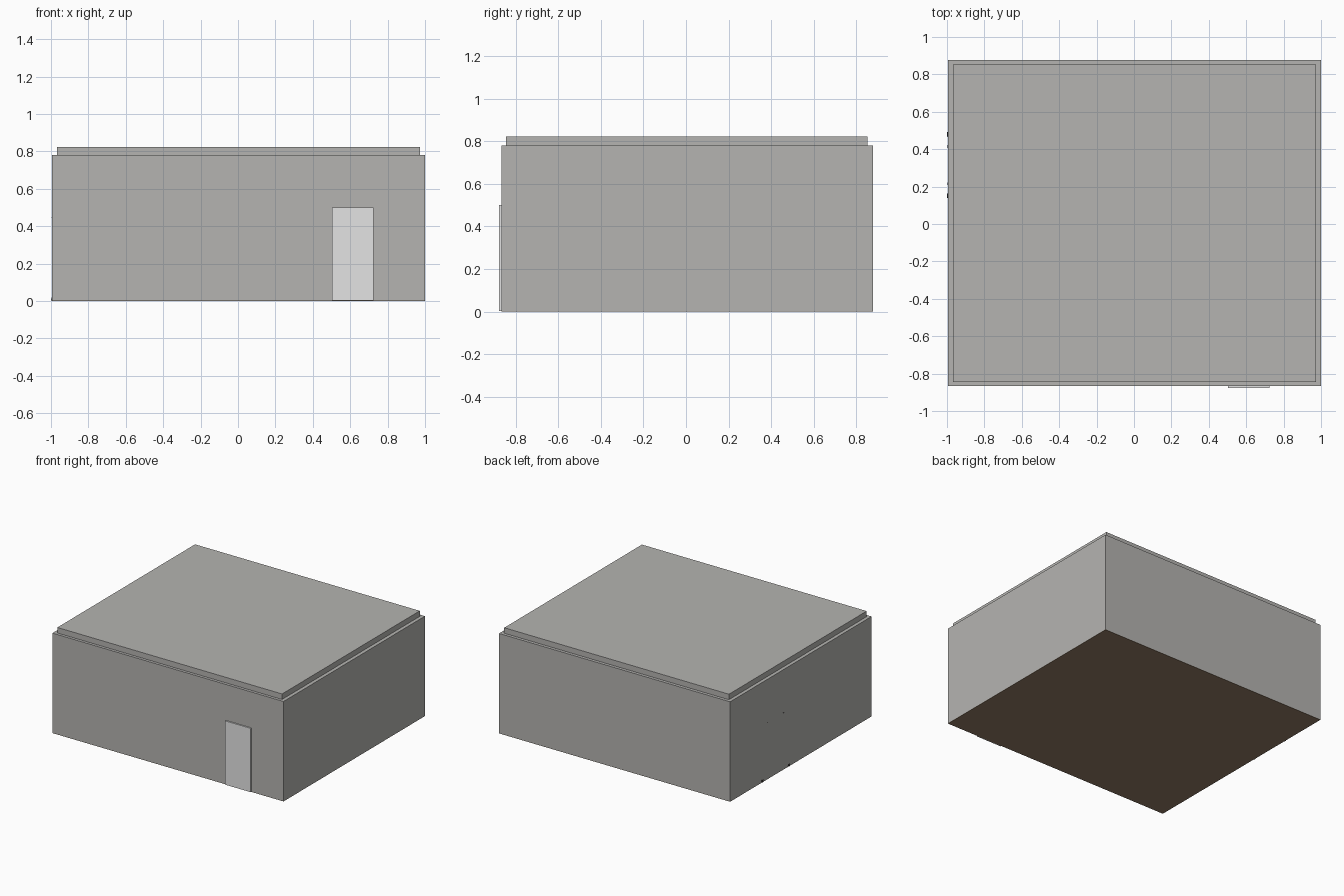
import bpy, bmesh
from mathutils import Vector

if "Cube" in bpy.data.objects:
    bpy.data.objects.remove(bpy.data.objects["Cube"])


def material(name, rgb):
    m = bpy.data.materials.new(name)
    lin = [((c / 255 + 0.055) / 1.055) ** 2.4 for c in rgb]
    m.diffuse_color = (*lin, 1)
    m.use_nodes = True
    m.node_tree.nodes["Principled BSDF"].inputs["Base Color"].default_value = m.diffuse_color
    return m


GREY = material("wall_grey", (181, 180, 177))
LIGHT = material("door_light_grey", (228, 228, 228))
BROWN = material("floor_brown", (148, 124, 101))
DARK = material("chair_dark", (52, 48, 46))


def make(name, bm, mat):
    me = bpy.data.meshes.new(name)
    bmesh.ops.recalc_face_normals(bm, faces=bm.faces)
    bm.to_mesh(me)
    bm.free()
    me.materials.append(mat)
    ob = bpy.data.objects.new(name, me)
    bpy.context.collection.objects.link(ob)
    return ob


def box(name, x, y, z, mat):
    bm = bmesh.new()
    bmesh.ops.create_cube(bm, size=1)
    for v in bm.verts:
        v.co = [a + (c + 0.5) * (b - a) for c, (a, b) in zip(v.co, (x, y, z))]
    return make(name, bm, mat)


def bar(name, p, q, w, mat):
    # Square bar with level ends, slanting from p to q
    bm = bmesh.new()
    bmesh.ops.create_cube(bm, size=1)
    for v in bm.verts:
        end = Vector(q if v.co.z > 0 else p)
        v.co = end + Vector((v.co.x * w, v.co.y * w, 0))
    return make(name, bm, mat)


X0, X1, Y0, Y1, TOP, T = -0.995, 1.0, -0.867, 0.877, 0.78, 0.027
BASE = 0.002

# Shell of the room
box("floor", (X0, X1), (Y0, Y1), (0, BASE), BROWN)
box("front_wall", (X0, X1), (Y0, Y0 + T), (BASE, TOP), GREY)
box("back_wall", (X0, X1), (Y1 - T, Y1), (BASE, TOP), GREY)
box("left_wall", (X0, X0 + T), (Y0 + T, Y1 - T), (BASE, TOP), GREY)
box("right_wall", (X1 - T - 0.005, X1), (Y0 + T, Y1 - T), (BASE, TOP), GREY)
box("roof", (-0.968, 0.972), (-0.845, 0.853), (TOP - 0.005, 0.823), GREY)

# Door plate on the front wall
box("door", (0.503, 0.724), (-0.877, Y0), (BASE, 0.5), LIGHT)

# Chair against the left wall; its feet and back posts just poke through
for side, s in (("back", 1), ("front", -1)):
    y = 0.315
    bar(f"{side}_rear_leg", (-0.989, y + s * 0.165, 0.002), (-0.93, y + s * 0.12, 0.22), 0.022, DARK)
    bar(f"{side}_fore_leg", (-0.64, y + s * 0.165, 0.002), (-0.70, y + s * 0.12, 0.22), 0.022, DARK)
    bar(f"{side}_back_post", (-0.93, y + s * 0.10, 0.24), (-0.989, y + s * 0.10, 0.445), 0.015, DARK)
box("seat", (-0.95, -0.66), (0.17, 0.46), (0.22, 0.24), DARK)
